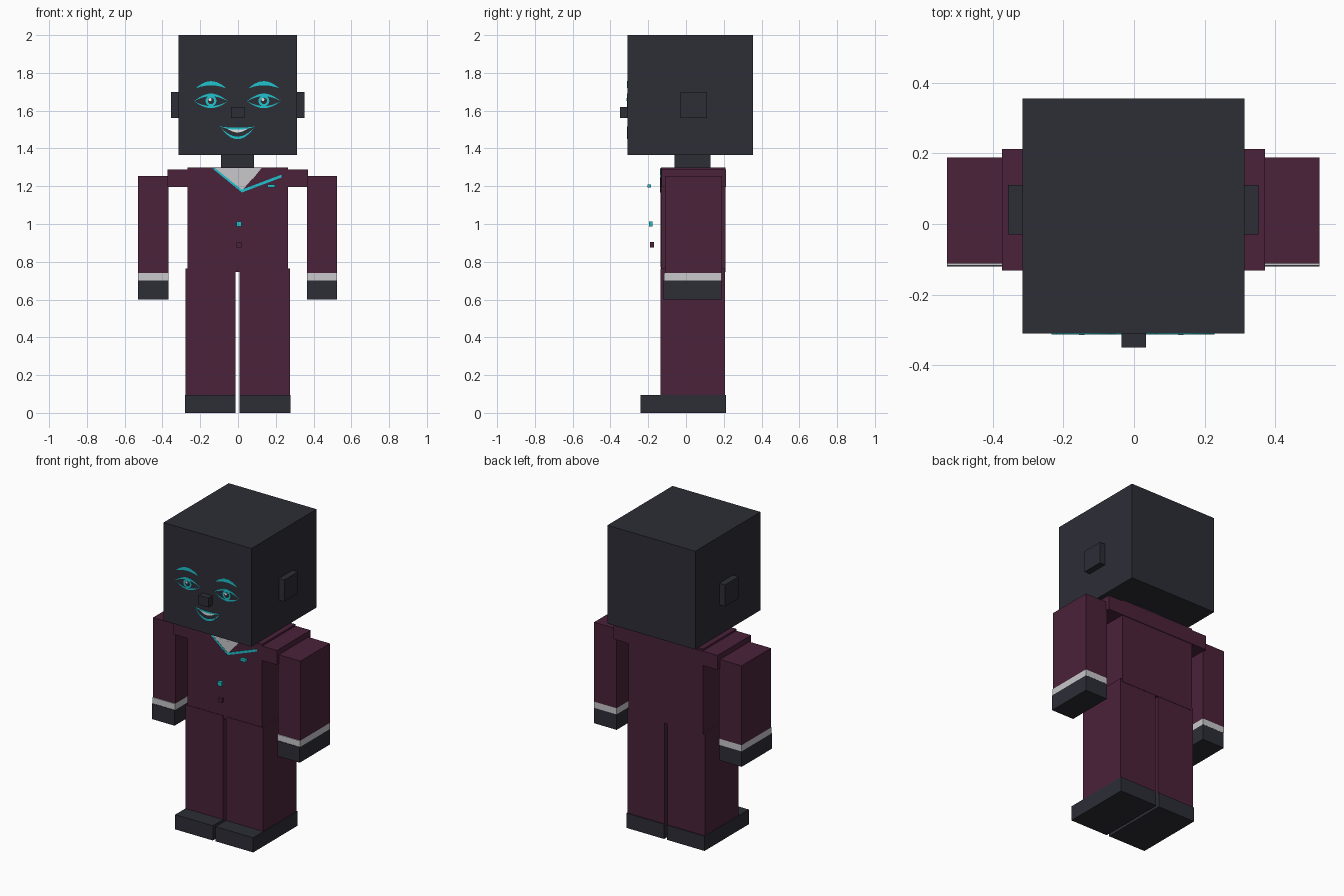
import bpy, bmesh, math

if "Cube" in bpy.data.objects:
    bpy.data.objects.remove(bpy.data.objects["Cube"])


def material(name, rgb):
    m = bpy.data.materials.new(name)
    m.use_nodes = True
    m.diffuse_color = (*rgb, 1)
    m.node_tree.nodes["Principled BSDF"].inputs["Base Color"].default_value = (*rgb, 1)
    return m


CHARCOAL = material("charcoal", (0.026, 0.027, 0.037))
MAROON = material("maroon", (0.069, 0.016, 0.042))
TEAL = material("teal", (0.014, 0.54, 0.61))
GREY = material("light grey", (0.58, 0.58, 0.6))
WHITE = material("white", (0.85, 0.86, 0.87))


def finish(name, bm, mat):
    bmesh.ops.recalc_face_normals(bm, faces=bm.faces)
    mesh = bpy.data.meshes.new(name)
    bm.to_mesh(mesh)
    bm.free()
    mesh.materials.append(mat)
    ob = bpy.data.objects.new(name, mesh)
    bpy.context.collection.objects.link(ob)
    return ob


def box(name, xs, ys, zs, mat):
    bm = bmesh.new()
    bmesh.ops.create_cube(bm, size=1)
    for v in bm.verts:
        for i, (lo, hi) in enumerate((xs, ys, zs)):
            v.co[i] = lo if v.co[i] < 0 else hi
    return finish(name, bm, mat)


def plate(name, points, back, mat, thick=0.002):
    """Thin plate from an (x, z) outline, standing forward of y = back."""
    bm = bmesh.new()
    face = bm.faces.new([bm.verts.new((x, back, z)) for x, z in points])
    ext = bmesh.ops.extrude_face_region(bm, geom=[face])["geom"]
    for v in ext:
        if isinstance(v, bmesh.types.BMVert):
            v.co.y -= thick
    return finish(name, bm, mat)


def band(name, x0, x1, upper, lower, back, mat, n=16):
    """Plate between two curves given as heights over s = -1..1."""
    ss = [-1 + 2 * i / n for i in range(n + 1)]
    px = lambda s: (x0 + x1) / 2 + s * (x1 - x0) / 2
    top = [(px(s), upper(s)) for s in ss]
    low = [(px(s), lower(s)) for s in reversed(ss)]
    return plate(name, top + low, back, mat)


def disc(name, x, z, r, back, mat, thick=0.002):
    ring = [(x + r * math.cos(a * math.pi / 8), z + r * math.sin(a * math.pi / 8)) for a in range(16)]
    return plate(name, ring, back, mat, thick)


# Head and neck
FACE = -0.31
box("head", (-0.315, 0.313), (FACE, 0.355), (1.365, 2), CHARCOAL)
box("nose", (-0.036, 0.034), (-0.35, FACE), (1.56, 1.62), CHARCOAL)
box("neck", (-0.09, 0.085), (-0.06, 0.13), (1.29, 1.37), CHARCOAL)

# Torso and shoulders
CHEST = -0.132
box("torso", (-0.268, 0.264), (CHEST, 0.208), (0.747, 1.3), MAROON)
box("shoulder_yoke", (-0.374, 0.37), (-0.131, 0.212), (1.195, 1.288), MAROON)

# Limbs and ears, one set on each side
for side, s in (("left", 1), ("right", -1)):
    def pair(a, b):
        return tuple(sorted((s * a - 0.002, s * b - 0.002)))
    box(side + "_ear", pair(0.31, 0.354), (-0.03, 0.11), (1.56, 1.7), CHARCOAL)
    box(side + "_sleeve", pair(0.367, 0.527), (-0.112, 0.188), (0.74, 1.253), MAROON)
    box(side + "_cuff", pair(0.367, 0.527), (-0.117, 0.188), (0.7, 0.74), GREY)
    box(side + "_hand", pair(0.367, 0.527), (-0.12, 0.187), (0.6, 0.7), CHARCOAL)
    box(side + "_trouser_leg", pair(0.01, 0.277), (-0.135, 0.206), (0.094, 0.765), MAROON)
    box(side + "_shoe", pair(0.01, 0.279), (-0.24, 0.212), (0, 0.095), CHARCOAL)

    # Eye: lids, iris, pupil, highlight and brow
    cx, cz, w = s * 0.14 - 0.003, 1.65, 0.09
    arch = lambda k: (lambda t: cz + k * (1 - abs(t) ** 1.8))
    band(side + "_upper_lid", cx - w, cx + w, arch(0.041), arch(0.027), FACE, TEAL)
    band(side + "_lower_lid", cx - w, cx + w, arch(-0.026), arch(-0.037), FACE, TEAL)
    disc(side + "_iris", cx, cz + 0.002, 0.029, FACE, TEAL)
    disc(side + "_pupil", cx, cz + 0.002, 0.017, FACE, CHARCOAL, 0.003)
    disc(side + "_highlight", cx - 0.005, cz + 0.009, 0.008, FACE, WHITE, 0.004)
    band(side + "_eyebrow", cx - 0.078, cx + 0.078,
         lambda t: 1.721 + 0.035 * (1 - t * t), lambda t: 1.719 + 0.015 * (1 - t * t), FACE, TEAL)

# Mouth
bow = lambda k: (lambda t: 1.516 - k * (1 - t * t))
band("upper_lip", -0.095, 0.09, bow(0.006), bow(0.017), FACE, TEAL)
band("teeth", -0.07, 0.065, bow(0.017), bow(0.031), FACE, WHITE)
band("lower_lip", -0.095, 0.09, bow(0.053), bow(0.067), FACE, TEAL)

# Jacket front and lapels
plate("jacket_front", [(-0.25, 1.27), (-0.24, 0.82), (0.02, 0.77), (0.23, 0.81), (0.23, 1.25),
                       (0.02, 1.165)], CHEST, MAROON, 0.002)
plate("right_lapel", [(-0.135, 1.295), (-0.25, 1.26), (-0.25, 1.18), (-0.08, 1.07), (0.02, 1.165)],
      CHEST, MAROON, 0.004)
plate("left_lapel", [(0.02, 1.165), (-0.08, 1.07), (0.03, 1.13), (0.23, 1.2), (0.23, 1.25)],
      CHEST, MAROON, 0.003)

# Shirt with collar flaps, and teal piping
plate("shirt", [(-0.125, 1.297), (0.125, 1.297), (0.02, 1.175)], CHEST, GREY, 0.003)
plate("right_collar", [(-0.11, 1.297), (-0.02, 1.255), (-0.08, 1.24)], CHEST, GREY, 0.004)
plate("left_collar", [(0.125, 1.297), (0.02, 1.255), (0.08, 1.24)], CHEST, GREY, 0.004)
plate("right_piping", [(-0.137, 1.295), (-0.12, 1.295), (0.022, 1.18), (0.022, 1.166)],
      CHEST, TEAL, 0.005)
plate("left_piping", [(0.018, 1.166), (0.018, 1.181), (0.23, 1.261), (0.23, 1.246)],
      CHEST, TEAL, 0.005)

# Brooch and buttons, set forward of the chest
box("brooch", (0.157, 0.196), (-0.204, -0.185), (1.192, 1.208), TEAL)
box("upper_button", (-0.008, 0.019), (-0.197, -0.178), (0.986, 1.012), TEAL)
box("lower_button", (-0.008, 0.019), (-0.191, -0.17), (0.876, 0.904), MAROON)
